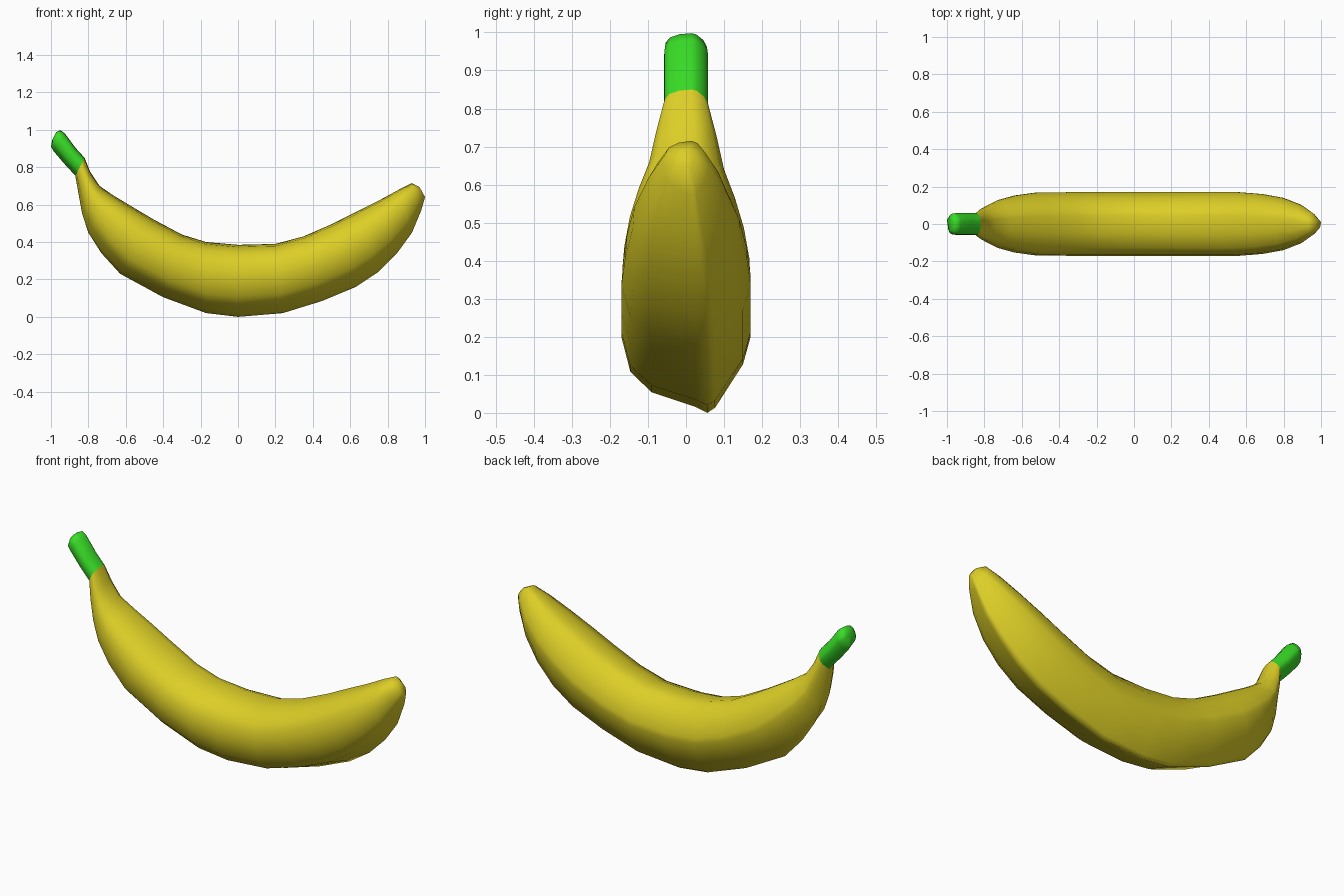
import bpy, bmesh

if "Cube" in bpy.data.objects:
    bpy.data.objects.remove(bpy.data.objects["Cube"])

# Lopsided, ridged cross-section: (fraction of half width, fraction from outer to inner curve)
SECTION = [(.33, 0), (.45, .035), (.88, .33), (1, .52), (1, .6), (.82, .8), (.5, .96),
           (.25, 1), (-.3, .97), (-.75, .88), (-.97, .72), (-1, .52), (-.86, .28),
           (-.53, .14), (.15, .04)]

# Stations: inner x, inner z, outer x, outer z, half width
STEM = [(-.972, .988, -.993, .945, .035), (-.95, .998, -1, .91, .055), (-.925, .98, -.985, .885, .058),
        (-.87, .905, -.93, .82, .058), (-.82, .85, -.87, .755, .058)]
BODY = [(-.82, .85, -.87, .755, .058), (-.79, .775, -.853, .66, .08), (-.74, .70, -.833, .55, .10),
        (-.66, .645, -.80, .45, .128), (-.56, .585, -.73, .34, .152), (-.45, .52, -.63, .23, .167),
        (-.3, .44, -.4, .105, .17), (-.17, .40, -.17, .02, .17), (0, .385, 0, 0, .17),
        (.2, .39, .24, .02, .17), (.35, .43, .45, .085, .17), (.5, .495, .63, .16, .17),
        (.63, .56, .75, .24, .16), (.75, .62, .85, .34, .14), (.86, .68, .93, .45, .103),
        (.93, .715, .98, .57, .06), (.97, .695, 1, .64, .025)]


def loft(name, stations, color, cap_start, cap_end):
    bm = bmesh.new()
    rings = [[bm.verts.new((ox + (ix - ox) * t, y * hw, oz + (iz - oz) * t)) for y, t in SECTION]
             for ix, iz, ox, oz, hw in stations]
    n = len(SECTION)
    for a, b in zip(rings, rings[1:]):
        for i in range(n):
            j = (i + 1) % n
            bm.faces.new((a[i], a[j], b[j], b[i]))
    if cap_start:
        bm.faces.new(rings[0])
    if cap_end:
        bm.faces.new(rings[-1])
    bmesh.ops.recalc_face_normals(bm, faces=bm.faces)
    # An open tube can be oriented either way: make the lowest side face point outward
    bm.normal_update()
    low = min(bm.faces, key=lambda f: f.calc_center_median().z)
    if low.normal.z > 0:
        bmesh.ops.reverse_faces(bm, faces=bm.faces)
    for f in bm.faces:
        f.smooth = True
    mesh = bpy.data.meshes.new(name)
    bm.to_mesh(mesh)
    bm.free()
    mat = bpy.data.materials.new(name + "_colour")
    mat.diffuse_color = color
    mat.use_nodes = True
    mat.node_tree.nodes["Principled BSDF"].inputs["Base Color"].default_value = mat.diffuse_color
    mesh.materials.append(mat)
    obj = bpy.data.objects.new(name, mesh)
    bpy.context.collection.objects.link(obj)
    return obj


# Green stem and yellow curved fruit
loft("stem", STEM, (.04, .72, .02, 1), True, False)
loft("fruit", BODY, (.72, .62, .02, 1), False, True)
